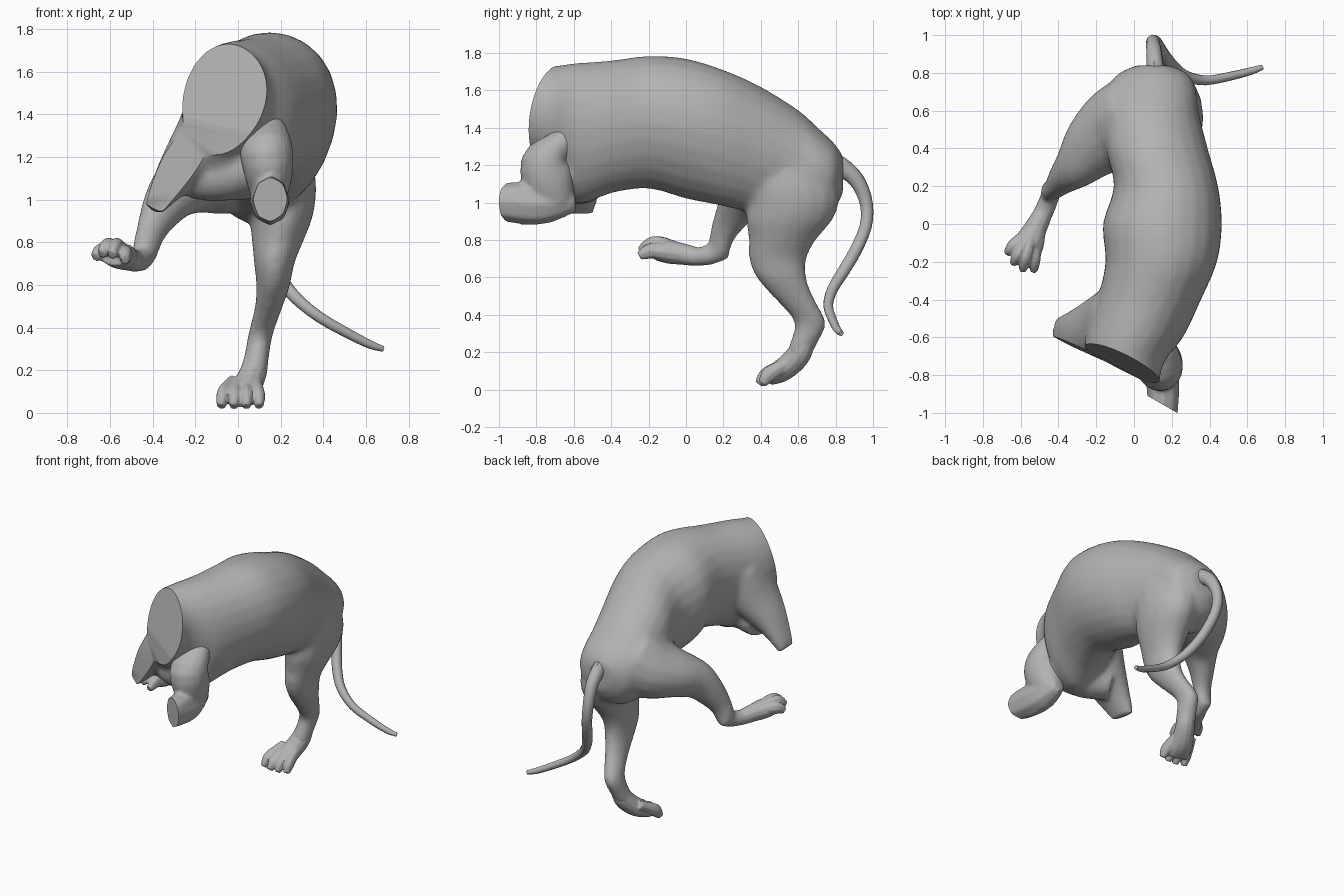
import bpy, bmesh, math
from mathutils import Vector

cube = bpy.data.objects.get("Cube")
if cube:
    bpy.data.objects.remove(cube, do_unlink=True)

grey = bpy.data.materials.new("plain grey")
grey.use_nodes = True
COLOUR = (0.45, 0.45, 0.45, 1)
grey.diffuse_color = COLOUR
grey.node_tree.nodes["Principled BSDF"].inputs["Base Color"].default_value = COLOUR


def refine(stations, steps=3):
    """Catmull-Rom interpolation through the stations."""
    s = [Vector(p) for p in stations]
    s = [2 * s[0] - s[1]] + s + [2 * s[-1] - s[-2]]
    out = []
    for a, b, c, d in zip(s, s[1:], s[2:], s[3:]):
        for k in range(steps):
            t = k / steps
            out.append((2 * b + (c - a) * t + (2 * a - 5 * b + 4 * c - d) * t * t
                        + (3 * b - a - 3 * c + d) * t ** 3) / 2)
    return out + [s[-2]]


def loft(bm, stations, axis=None, ref=(0, 0, 1), sides=16, egg=0):
    """Skin elliptical rings (x, y, z, side radius, up radius); rings follow the path unless axis is set."""
    stations = refine(stations)
    pts = [Vector(s[:3]) for s in stations]
    rings = []
    for i, s in enumerate(stations):
        t = Vector(axis) if axis else pts[min(i + 1, len(pts) - 1)] - pts[max(i - 1, 0)]
        t.normalize()
        side = t.cross(Vector(ref)).normalized()
        up = side.cross(t)
        rings.append([bm.verts.new(pts[i] + side * s[3] * math.cos(a) * (1 + egg * math.sin(a))
                                   + up * s[4] * math.sin(a))
                      for a in (2 * math.pi * k / sides for k in range(sides))])
    faces = [bm.faces.new(rings[0][::-1]), bm.faces.new(rings[-1])]
    for r, q in zip(rings, rings[1:]):
        for k in range(sides):
            j = (k + 1) % sides
            faces.append(bm.faces.new((r[k], r[j], q[j], q[k])))
    bmesh.ops.recalc_face_normals(bm, faces=faces)


def cut(bm, point, normal):
    """Slice away everything on the normal's side and cap the opening."""
    geom = bm.verts[:] + bm.edges[:] + bm.faces[:]
    out = bmesh.ops.bisect_plane(bm, geom=geom, plane_co=point, plane_no=normal, clear_outer=True)
    edges = [e for e in out["geom_cut"] if isinstance(e, bmesh.types.BMEdge)]
    bmesh.ops.holes_fill(bm, edges=edges, sides=0)


def add_object(name, bm):
    mesh = bpy.data.meshes.new(name)
    bm.to_mesh(mesh)
    bm.free()
    mesh.materials.append(grey)
    obj = bpy.data.objects.new(name, mesh)
    bpy.context.collection.objects.link(obj)
    return obj


def blend(obj, voxel, smooth):
    """Fuse overlapping lofts into one skin and return it as a bmesh."""
    m = obj.modifiers.new("fuse", 'REMESH')
    m.mode, m.voxel_size = 'VOXEL', voxel
    s = obj.modifiers.new("soften", 'SMOOTH')
    s.factor, s.iterations = 0.5, smooth
    deps = bpy.context.evaluated_depsgraph_get()
    mesh = bpy.data.meshes.new_from_object(obj.evaluated_get(deps))
    bm = bmesh.new()
    bm.from_mesh(mesh)
    bpy.data.objects.remove(obj, do_unlink=True)
    bpy.data.meshes.remove(mesh)
    return bm


parts = []

# Torso, hips, thighs and right shoulder
bm = bmesh.new()
loft(bm, [(.10, .84, 1.15, .09, .10), (.10, .79, 1.14, .19, .18), (.09, .70, 1.155, .24, .25),
          (.09, .60, 1.19, .25, .305), (.12, .40, 1.275, .27, .345), (.17, .20, 1.345, .275, .365),
          (.15, 0, 1.395, .315, .375), (.145, -.20, 1.43, .295, .355), (.08, -.40, 1.405, .275, .355),
          (.0, -.60, 1.37, .26, .375), (-.05, -.75, 1.46, .20, .265), (-.05, -.95, 1.52, .18, .20)],
     axis=(0, -1, 0), sides=24, egg=.1)
# left hind leg down to the hock
loft(bm, [(.17, .52, 1.25, .17, .24), (.19, .55, 1.1, .175, .26), (.20, .57, 1.0, .165, .25),
          (.20, .55, .90, .145, .23), (.185, .515, .80, .12, .18), (.17, .49, .70, .095, .155),
          (.165, .51, .60, .08, .135), (.145, .57, .50, .066, .11), (.115, .645, .40, .06, .09),
          (.10, .665, .34, .058, .085), (.085, .63, .25, .06, .075), (.07, .60, .18, .065, .07)],
     axis=(0, 0, -1), ref=(0, 1, 0))
# right hind leg, raised to the side
loft(bm, [(.02, .55, 1.19, .25, .26), (-.10, .49, 1.13, .23, .21), (-.21, .41, 1.09, .18, .16),
          (-.30, .31, 1.03, .125, .13), (-.37, .245, .93, .085, .10), (-.415, .195, .83, .06, .075),
          (-.44, .175, .74, .055, .065)])
loft(bm, [(-.43, .225, .735, .045, .035), (-.45, .13, .72, .052, .055), (-.485, .05, .71, .055, .052),
          (-.52, -.03, .725, .062, .058)])
# right shoulder, ending in a narrow stump
loft(bm, [(-.05, -.50, 1.42, .2, .2), (-.15, -.55, 1.28, .16, .19), (-.27, -.58, 1.14, .11, .15),
          (-.35, -.59, 1.03, .07, .12), (-.395, -.60, .955, .045, .11)], ref=(0, 1, 0))
# chest
loft(bm, [(-.22, -.52, 1.1, .1, .1), (-.08, -.58, 1.11, .12, .12), (.06, -.64, 1.15, .12, .12),
          (.13, -.68, 1.2, .1, .1)])
bm = blend(add_object("rough body", bm), .016, 12)
# two slightly folded planes close the front
cut(bm, (.07, -.84, 1.31), (-.53, -1, .058))
cut(bm, (.07, -.84, 1.31), (-.49, -1, .22))
parts.append(add_object("body", bm))

# Left foreleg: upper arm and short forearm stub with a slanted end
bm = bmesh.new()
loft(bm, [(.08, -.54, 1.36, .11, .11), (.12, -.68, 1.29, .12, .09), (.135, -.75, 1.21, .125, .135),
          (.145, -.725, 1.10, .11, .135), (.145, -.68, 1.0, .08, .09)], ref=(0, 1, 0))
loft(bm, [(.14, -.59, 1.0, .05, .05), (.142, -.70, .995, .085, .095), (.15, -.80, .99, .092, .112),
          (.155, -.92, 1.0, .085, .112), (.16, -1.06, 1.005, .07, .085)], sides=8)
bm = blend(add_object("rough foreleg", bm), .014, 6)
cut(bm, (.22, -.995, 1), (-.5, -.87, 0))
parts.append(add_object("left_foreleg", bm))


def foot(name, base, toes):
    """Foot wedge with four bent toes, each toe given as root, knuckle and tip."""
    bm = bmesh.new()
    loft(bm, base, sides=12)
    for root, knuckle, tip in toes:
        mid = (Vector(knuckle) * .45 + Vector(tip) * .55) + Vector((0, 0, .008))
        loft(bm, [(*root, .028, .03), (*knuckle, .033, .042), (*mid, .031, .04), (*tip, .02, .024)], sides=8)
    bm = blend(add_object("rough foot", bm), .007, 2)
    parts.append(add_object(name, bm))


foot("left_hind_foot",
     [(.09, .64, .28, .055, .055), (.075, .61, .20, .062, .065), (.05, .56, .14, .07, .065),
      (.025, .50, .095, .08, .06), (.01, .44, .06, .082, .04)],
     [((.03 + .035 * k, .56, .15), (.015 + .052 * k, .455 + .006 * abs(k), .095),
       (.01 + .06 * k, .38 + .018 * abs(k), .03)) for k in (-1.5, -.5, .5, 1.5)])
foot("right_hind_foot",
     [(-.48, .06, .71, .05, .05), (-.52, -.02, .725, .06, .058), (-.55, -.09, .735, .078, .062),
      (-.575, -.16, .735, .08, .045)],
     [((-.53, -.02, .74), (-.625, -.10, .755), (-.672, -.155, .73)),
      ((-.53, -.02, .75), (-.60, -.14, .78), (-.64, -.21, .745)),
      ((-.53, -.02, .75), (-.565, -.15, .78), (-.59, -.245, .74)),
      ((-.52, -.02, .73), (-.525, -.15, .745), (-.53, -.25, .715))])

# Tail
bm = bmesh.new()
loft(bm, [(.12, .77, 1.21, .07, .05), (.11, .86, 1.17, .05, .045), (.105, .925, 1.10, .042, .04),
          (.10, .965, .99, .036, .036), (.115, .96, .87, .034, .034), (.15, .905, .74, .034, .034),
          (.20, .84, .63, .033, .033), (.27, .785, .54, .03, .03), (.38, .76, .45, .026, .026),
          (.52, .785, .37, .023, .023), (.62, .81, .32, .02, .02), (.68, .83, .30, .014, .014)],
     ref=(1, .3, 0), sides=10)
parts.append(add_object("tail", bm))

# Smooth shading with crisp cut edges
bpy.ops.object.select_all(action='DESELECT')
for obj in parts:
    obj.select_set(True)
bpy.context.view_layer.objects.active = parts[0]
bpy.ops.object.shade_smooth_by_angle(angle=math.radians(40))
